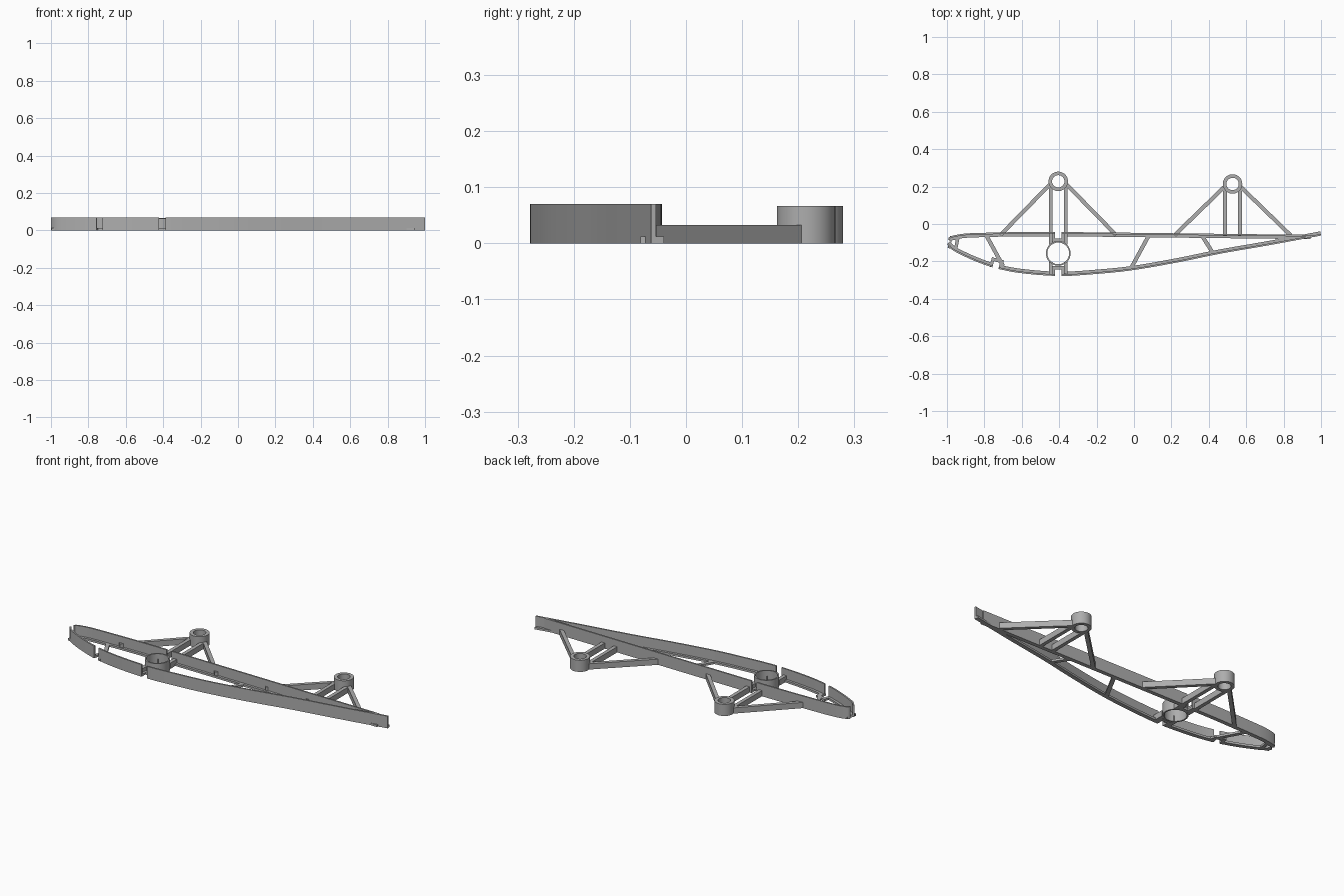
import bpy, bmesh, math
from mathutils import Vector

cube = bpy.data.objects.get("Cube")
if cube:
    bpy.data.objects.remove(cube, do_unlink=True)

grey = bpy.data.materials.new("plain grey")
grey.use_nodes = True
grey.diffuse_color = (0.42, 0.42, 0.42, 1)
grey.node_tree.nodes["Principled BSDF"].inputs["Base Color"].default_value = grey.diffuse_color

LEDGE, STRUT, WALL, HUB = 0.012, 0.033, 0.07, 0.067


def band(name, a, b, height, closed=False):
    """Extrude the strip between two matching paths up from the ground."""
    bm = bmesh.new()
    rows = [[bm.verts.new((p[0], p[1], z)) for p, z in ((q, 0), (r, 0), (r, height), (q, height))]
            for q, r in zip(a, b)]
    n = len(rows)
    for i in range(n if closed else n - 1):
        s, t = rows[i], rows[(i + 1) % n]
        for k in range(4):
            m = (k + 1) % 4
            bm.faces.new((s[k], s[m], t[m], t[k]))
    if not closed:
        bm.faces.new(rows[0])
        bm.faces.new(rows[-1])
    bmesh.ops.recalc_face_normals(bm, faces=bm.faces)
    mesh = bpy.data.meshes.new(name)
    bm.to_mesh(mesh)
    bm.free()
    mesh.materials.append(grey)
    ob = bpy.data.objects.new(name, mesh)
    bpy.context.collection.objects.link(ob)
    bpy.ops.object.select_all(action='DESELECT')
    ob.select_set(True)
    bpy.context.view_layer.objects.active = ob
    bpy.ops.object.shade_smooth_by_angle(angle=math.radians(30))


def ring(name, x, y, outer, inner, height):
    turn = [2 * math.pi * i / 48 for i in range(48)]
    loops = [[(x + r * math.cos(t), y + r * math.sin(t)) for t in turn] for r in (outer, inner)]
    band(name, *loops, height, closed=True)


def bar(name, start, end, height, width=0.021):
    p, q = Vector(start), Vector(end)
    side = (q - p).orthogonal().normalized() * width / 2
    band(name, [p + side, q + side], [p - side, q - side], height)


def curve(points):
    """Smooth path through the points."""
    pts = [Vector(p) for p in points]
    pts = [2 * pts[0] - pts[1]] + pts + [2 * pts[-1] - pts[-2]]
    out = []
    for a, b, c, d in zip(pts, pts[1:], pts[2:], pts[3:]):
        for i in range(6):
            t = i / 6
            out.append(0.5 * (2 * b + (c - a) * t + (2 * a - 5 * b + 4 * c - d) * t ** 2
                              + (3 * b - a - 3 * c + d) * t ** 3))
    return out + [pts[-2]]


def y_at(path, x):
    for a, b in zip(path, path[1:]):
        if a.x <= x <= b.x:
            return a.y + (b.y - a.y) * (x - a.x) / (b.x - a.x)
    return path[-1].y


def clip(path, x0, x1):
    inside = [p for p in path if x0 + 0.001 < p.x < x1 - 0.001]
    return [Vector((x0, y_at(path, x0)))] + inside + [Vector((x1, y_at(path, x1)))]


def inset(path, amount):
    out = []
    for i, p in enumerate(path):
        d = path[min(i + 1, len(path) - 1)] - path[max(i - 1, 0)]
        out.append(p + Vector((-d.y, d.x)).normalized() * amount)
    return out


def skin(name, path, x0, x1, sign):
    # Tall thin wall with a low inner flange
    part = clip(path, x0, x1)
    band(name + "_wall", part, inset(part, sign * 0.009), WALL)
    band(name + "_flange", part, inset(part, sign * 0.023), LEDGE)


def notch_frame(name, x, y, angle):
    # Low U-shaped frame around a slot, opening to the outside
    c, s = math.cos(angle), math.sin(angle)

    def u_path(half, depth):
        pts = ((0, half), (depth, half), (depth, -half), (0, -half))
        return [(x + u * c - v * s, y + u * s + v * c) for u, v in pts]
    band(name, u_path(0.033, 0.052), u_path(0.017, 0.034), LEDGE)


# Outer skin of the wing section
upper = curve([(-0.995, -0.082), (-0.98, -0.066), (-0.91, -0.052), (-0.8, -0.047), (-0.6, -0.043),
               (-0.4, -0.043), (0, -0.047), (0.5, -0.053), (0.945, -0.058)])
lower = curve([(-1, -0.108), (-0.965, -0.143), (-0.853, -0.197), (-0.746, -0.234), (-0.61, -0.262),
               (-0.4, -0.278), (-0.2, -0.267), (0, -0.246), (0.24, -0.204), (0.46, -0.159),
               (0.73, -0.112), (1, -0.062)])
SPAR = -0.405
skin("upper_front", upper, -0.995, SPAR - 0.017, -1)
skin("upper_rear", upper, SPAR + 0.017, 0.945, -1)
skin("lower_nose", lower, -1, -0.757, 1)
skin("lower_front", lower, -0.725, SPAR - 0.017, 1)
skin("lower_rear", lower, SPAR + 0.017, 1, 1)

# Slots for the stringers
notch_frame("nose_slot", -0.99, -0.096, -0.2)
notch_frame("lower_front_slot", -0.741, -0.236, math.radians(75))
notch_frame("upper_spar_slot", SPAR, -0.043, -math.pi / 2)
notch_frame("lower_spar_slot", SPAR, -0.277, math.pi / 2)

# Solid trailing edge plate
tail_x = (0.86, 0.945, 0.99)
band("tail_plate", [(x, y_at(upper, x)) for x in tail_x],
     [(x, y_at(lower, x)) for x in tail_x], LEDGE)

# Inner braces
bar("front_brace", (-0.79, -0.06), (-0.7, -0.225), LEDGE)
bar("middle_brace", (0.08, -0.06), (-0.015, -0.235), LEDGE)
bar("rear_brace", (0.365, -0.065), (0.425, -0.16), LEDGE)

# Spar tube ring with its posts
ring("spar_ring", SPAR, -0.157, 0.066, 0.058, 0.065)
for side in (-1, 1):
    x = SPAR + side * 0.04
    bar("spar_upper_post", (x, -0.04), (x, -0.11), STRUT)
    bar("spar_lower_post", (x, -0.204), (x, -0.268), STRUT)

# Two hub brackets standing on the upper skin
for name, x, y in (("front", SPAR, 0.228), ("rear", 0.527, 0.214)):
    ring(name + "_hub", x, y, 0.052, 0.033, HUB)
    for side in (-1, 1):
        bar(name + "_post", (x + side * 0.04, y - 0.03), (x + side * 0.04, -0.065), STRUT)
        bar(name + "_diagonal", (x + side * 0.042, y - 0.014),
            (x + side * 0.31, -0.06), STRUT)
